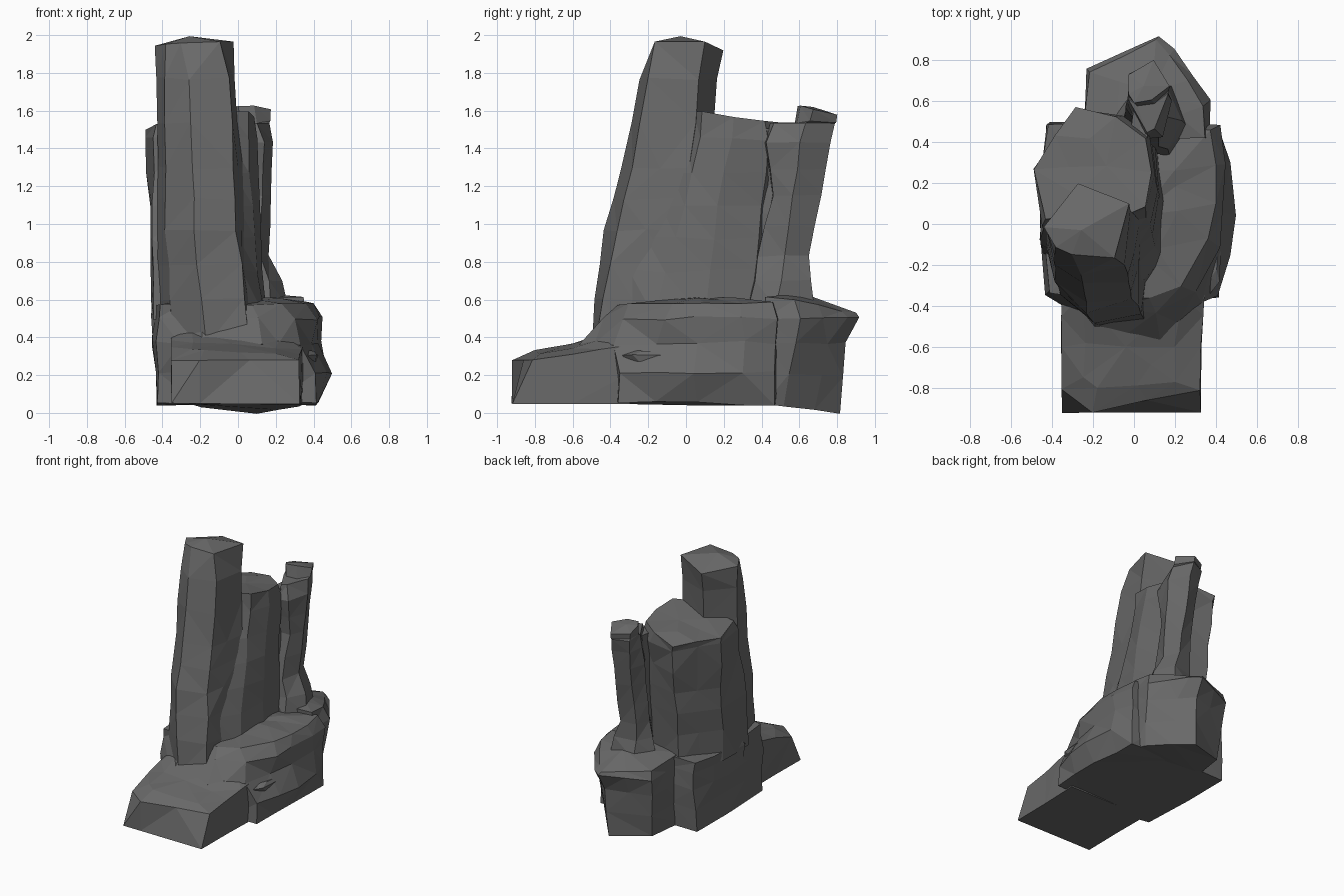
import bpy, bmesh, random
from mathutils import Vector

random.seed(7)
stone = bpy.data.materials.new("dark_stone")
stone.diffuse_color = (0.14, 0.14, 0.14, 1)


def rock(name, rings, rough=0.01, peak=0.0):
    """Loft a faceted rock through rings (z, points); a point may carry its own z."""
    bm = bmesh.new()
    loops = [[bm.verts.new((p[0], p[1], p[2] if len(p) > 2 else z)) for p in pts]
             for z, pts in rings]
    n = len(loops[0])
    for lo, hi in zip(loops, loops[1:]):
        for i in range(n):
            j = (i + 1) % n
            bm.faces.new((lo[i], lo[j], hi[j], hi[i]))
    bm.faces.new(loops[0][::-1])
    top = loops[-1]
    c = sum((v.co for v in top), Vector()) / n
    apex = bm.verts.new(c + Vector((0, 0, peak)))
    for i in range(n):
        bm.faces.new((top[i], top[(i + 1) % n], apex))
    # Break up long edges into slightly uneven facets
    old = set(bm.verts)
    long_edges = [e for e in bm.edges if e.calc_length() > 0.28
                  and max(v.co.z for v in e.verts) > 0.1]
    bmesh.ops.subdivide_edges(bm, edges=long_edges, cuts=1)
    for v in bm.verts:
        if v not in old:
            v.co += Vector([random.uniform(-rough, rough) for _ in range(3)])
    bmesh.ops.triangulate(bm, faces=bm.faces[:])
    bmesh.ops.recalc_face_normals(bm, faces=bm.faces[:])
    me = bpy.data.meshes.new(name)
    bm.to_mesh(me)
    bm.free()
    me.materials.append(stone)
    ob = bpy.data.objects.new(name, me)
    bpy.context.collection.objects.link(ob)
    return ob


# Low slab stepping out at the front, with chamfered front corners
rock("front_slab", [
    (0.05, [(-.35, -.92), (-.2, -.92), (.33, -.92), (.33, -.6), (.34, -.3),
            (-.35, -.3), (-.35, -.6)]),
    (0.28, [(-.35, -.81, .28), (-.2, -.918, .28), (.32, -.81, .28), (.325, -.6, .31),
            (.35, -.3, .36), (-.35, -.3, .42), (-.355, -.6, .35)]),
    (0.34, [(-.25, -.75, .34), (-.18, -.8, .33), (.2, -.77, .31), (.2, -.6, .34),
            (.24, -.36, .42), (-.25, -.34, .46), (-.24, -.58, .37)]),
], 0.004)

# Main base with a bulging right side and flat left side
rock("main_base", [
    (0.05, [(-.42, -.34), (-.2, -.36), (.2, -.37), (.41, -.36), (.42, -.15), (.42, .05),
            (.415, .3), (.41, .48), (0, .49), (-.42, .49), (-.42, .1)]),
    (0.22, [(-.43, -.34), (-.2, -.4), (.2, -.4), (.41, -.35), (.48, -.15), (.49, .05),
            (.46, .3), (.41, .48), (0, .49), (-.42, .49), (-.44, .1)]),
    (0.37, [(-.43, -.34), (-.2, -.53), (.12, -.57), (.33, -.38), (.4, -.15), (.42, .05),
            (.43, .3), (.41, .48), (0, .49), (-.42, .49), (-.46, .1)]),
    (0.5, [(-.42, -.34), (-.2, -.43), (.1, -.43), (.29, -.33), (.41, -.12), (.44, .05),
           (.44, .3), (.41, .48), (0, .49), (-.42, .49), (-.46, .1)]),
    (0.58, [(-.42, -.33), (-.28, -.35), (.08, -.36), (.22, -.3), (.36, -.08), (.39, .1),
            (.4, .3), (.38, .47), (0, .49), (-.42, .49), (-.46, .1)]),
], 0.012, 0.04)

# Back block with an overhanging rear lip and tilted underside
rock("back_block", [
    (0.02, [(-.25, .42, .05), (.35, .42, .05), (.33, .52, .04), (.21, .68, .02),
            (.1, .81, 0), (-.2, .7, .03)]),
    (0.37, [(-.25, .42), (.36, .42), (.36, .58), (.22, .75), (.12, .85), (-.22, .74)]),
    (0.5, [(-.25, .42), (.37, .42), (.375, .61), (.2, .85), (.12, .92), (-.23, .76)]),
    (0.56, [(-.25, .42, .6), (.35, .42, .62), (.34, .58, .6), (.18, .83, .54),
            (.11, .9, .53), (-.22, .74, .56)]),
], 0.006, 0.05)

# Tall leaning front pillar
rock("tall_pillar", [
    (0.36, [(-.33, -.36), (-.17, -.5), (.06, -.48), (.07, -.15), (-.2, .05), (-.4, -.1)]),
    (0.6, [(-.36, -.34), (-.2, -.48), (.04, -.44), (.06, -.12), (-.2, .08), (-.43, -.1)]),
    (0.97, [(-.38, -.28), (-.23, -.43), (-.01, -.37), (.04, -.05), (-.22, .12), (-.43, -.06)]),
    (1.3, [(-.39, -.22), (-.24, -.34), (-.02, -.29), (.02, .02), (-.24, .14), (-.43, -.04)]),
    (1.77, [(-.39, -.16), (-.26, -.25), (-.05, -.2), (-.02, .07), (-.27, .17), (-.43, -.01)]),
    (1.95, [(-.39, -.11, 1.95), (-.3, -.15, 1.96), (-.09, -.16, 1.97), (-.03, .1, 1.97),
            (-.28, .19, 1.92), (-.435, -.01)]),
], 0.008, 0.045)

# Broad middle column, blending into the tall pillar low down
rock("middle_column", [
    (0.5, [(-.45, -.15), (.03, -.35), (.14, -.16), (.15, .1), (.11, .34), (-.02, .42),
           (-.27, .47), (-.45, .2)]),
    (0.75, [(-.45, -.13), (.02, -.3), (.11, -.1), (.13, .12), (.1, .36), (-.02, .44),
            (-.27, .49), (-.46, .2)]),
    (1.1, [(-.45, -.06), (.0, -.14), (.07, 0), (.11, .16), (.08, .4), (-.03, .47),
           (-.27, .53), (-.47, .23)]),
    (1.45, [(-.44, 0), (-.05, 0), (.06, .08), (.1, .25), (.08, .44), (-.06, .52),
            (-.28, .57), (-.49, .26)]),
    (1.56, [(-.43, .03, 1.53), (-.05, .03, 1.6), (.05, .08, 1.59), (.08, .25, 1.57),
            (.06, .42, 1.54), (-.08, .53, 1.53), (-.28, .58, 1.5), (-.49, .27, 1.49)]),
], 0.01, 0.015)

# Slender back pillar with a flared foot and small cap
rock("back_pillar", [
    (0.56, [(.03, .36), (.18, .33), (.26, .48), (.19, .68), (.0, .66), (-.1, .52)]),
    (0.7, [(.05, .36), (.16, .36), (.24, .5), (.16, .66), (-.0, .62), (-.07, .51)]),
    (0.83, [(.06, .38), (.12, .38), (.165, .52), (.12, .65), (.0, .62), (-.05, .52)]),
    (1.15, [(.05, .46), (.13, .46), (.175, .57), (.11, .72), (.0, .67), (-.04, .56)]),
    (1.43, [(.05, .42), (.14, .43), (.19, .6), (.11, .77), (-.01, .71), (-.04, .59)]),
    (1.53, [(.06, .45), (.1, .46), (.17, .63), (.1, .79), (-.02, .73), (-.03, .61)]),
    (1.54, [(.01, .58), (.1, .59), (.175, .66), (.095, .79), (-.025, .73), (-.03, .63)]),
    (1.61, [(.0, .59, 1.62), (.09, .6, 1.625), (.175, .67, 1.61), (.09, .8, 1.58),
            (-.03, .73, 1.59), (-.03, .64, 1.61)]),
], 0.006, 0.008)

# Recessed web closing the cleft between middle column and back pillar
rock("cleft_web", [
    (0.56, [(-.01, .28), (.08, .28), (.09, .54), (.0, .56)]),
    (0.9, [(.0, .32), (.06, .32), (.07, .56), (.01, .57)]),
    (1.2, [(-.0, .36), (.04, .36), (.05, .6), (.0, .59)]),
    (1.5, [(-.02, .38), (.07, .37), (.08, .6), (.01, .61)]),
], 0.012)

# Thin ledge and side chip on the base
for name, x, y, z, sx, sy, sz in [
        ("right_ledge", .38, -.14, .3, .05, .2, .03),
        ("left_chip", -.41, .02, .5, .05, .16, .1)]:
    ring = [(-1, -.6), (-.2, -1), (.8, -.7), (1, .3), (.4, 1), (-.7, .8)]
    rock(name, [(z + h * sz, [(x + a * sx * k, y + b * sy * k) for a, b in ring])
                for h, k in ((-1, .8), (.2, 1), (1, .6))], 0.004)
